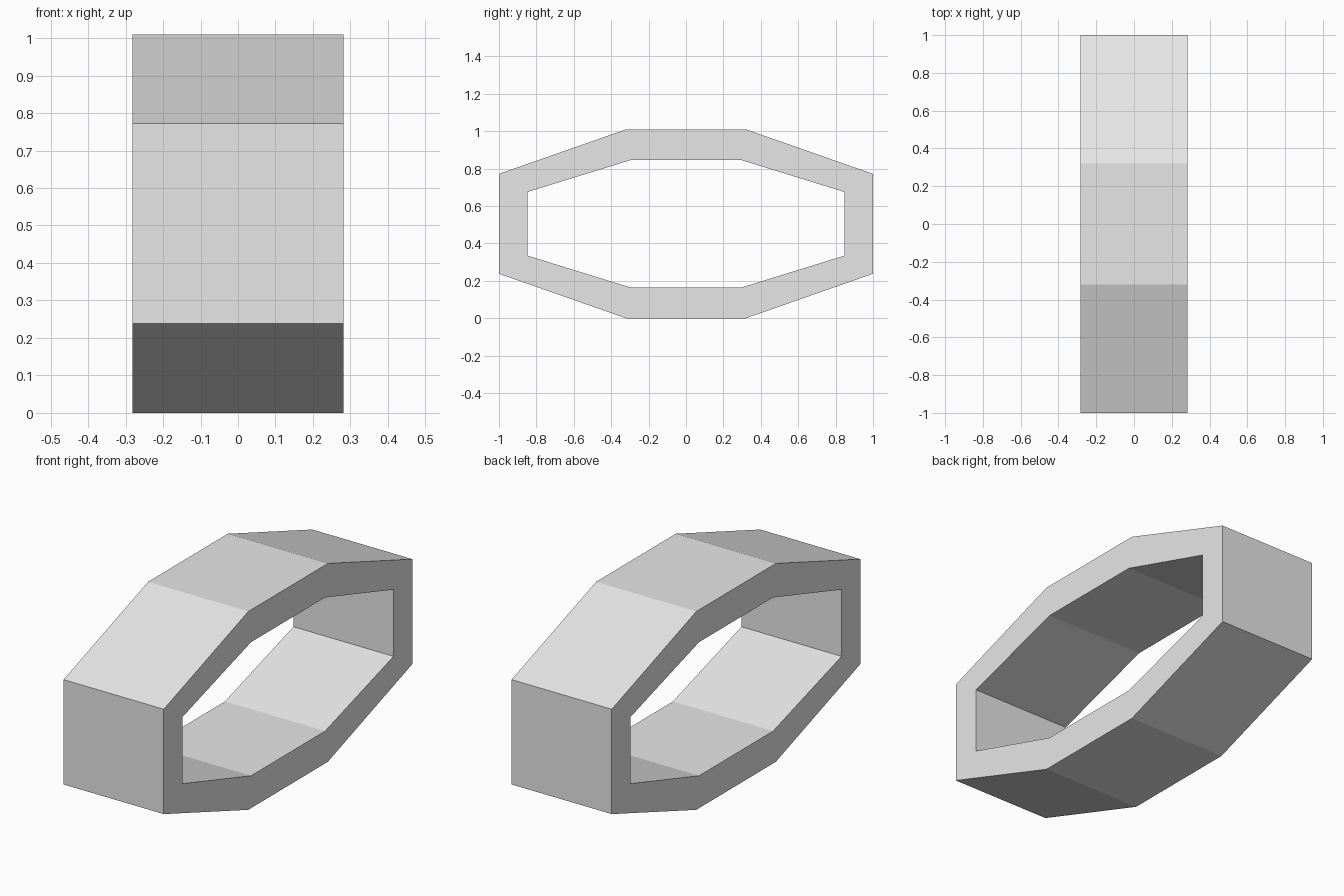
import bpy
import bmesh

if "Cube" in bpy.data.objects:
    bpy.data.objects.remove(bpy.data.objects["Cube"], do_unlink=True)

HALF_WIDTH = 0.282
MID_Z = 0.505


def octagon(flat_y, top_z, end_y, side_z):
    """Eight (y, z) points, mirrored from one quadrant."""
    quarter = [(end_y, side_z), (flat_y, top_z)]
    upper = quarter + [(-y, z) for y, z in reversed(quarter)]
    return upper + [(-y, -z) for y, z in upper]


# Plain grey material
grey = bpy.data.materials.new("light_grey")
grey.use_nodes = True
colour = (0.8, 0.8, 0.8, 1)
grey.diffuse_color = colour
grey.node_tree.nodes["Principled BSDF"].inputs["Base Color"].default_value = colour

# Ring: outer and inner outlines on both sides, bridged into quads
bm = bmesh.new()


def loop(x, outline):
    return [bm.verts.new((x, y, MID_Z + z)) for y, z in outline]


outer = octagon(0.32, 0.505, 1.0, 0.267)
inner = octagon(0.298, 0.34, 0.848, 0.17)
loops = [loop(-HALF_WIDTH, outer), loop(HALF_WIDTH, outer),
         loop(HALF_WIDTH, inner), loop(-HALF_WIDTH, inner)]
for a, b in zip(loops, loops[1:] + loops[:1]):
    for i in range(len(a)):
        j = (i + 1) % len(a)
        bm.faces.new((a[i], a[j], b[j], b[i]))
bmesh.ops.recalc_face_normals(bm, faces=bm.faces)

mesh = bpy.data.meshes.new("octagonal_ring")
bm.to_mesh(mesh)
bm.free()
mesh.materials.append(grey)
ring = bpy.data.objects.new("octagonal_ring", mesh)
bpy.context.collection.objects.link(ring)
